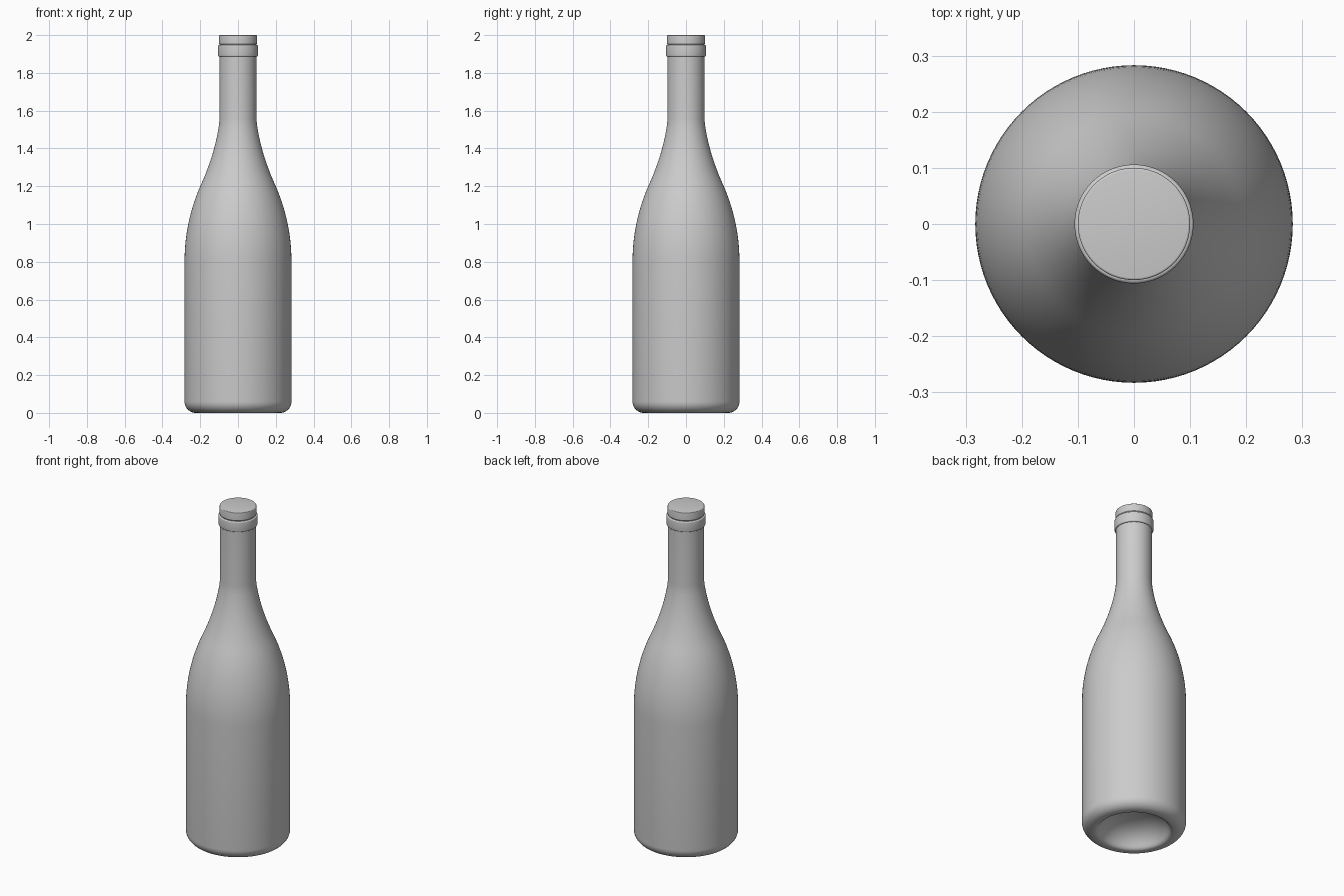
import bpy
import bmesh
from math import sin, cos, pi, radians

SEGMENTS = 96

cube = bpy.data.objects.get("Cube")
if cube:
    bpy.data.objects.remove(cube, do_unlink=True)

grey = bpy.data.materials.new("plain grey")
grey.use_nodes = True
grey.diffuse_color = (0.6, 0.6, 0.6, 1)
grey.node_tree.nodes["Principled BSDF"].inputs["Base Color"].default_value = grey.diffuse_color


def bezier(a, b, c, steps=14):
    """Quadratic curve from a to c, pulled toward b."""
    pts = []
    for i in range(steps + 1):
        t = i / steps
        pts.append(tuple((1 - t) ** 2 * p + 2 * t * (1 - t) * q + t * t * r
                         for p, q, r in zip(a, b, c)))
    return pts


def arc(cr, cz, rr, rz, start, end, steps=10):
    """Elliptical arc in the radius/height plane, angles in degrees."""
    angles = [radians(start + (end - start) * i / steps) for i in range(steps + 1)]
    return [(cr + rr * cos(a), cz + rz * sin(a)) for a in angles]


def lathe(name, profile):
    """Spin a (radius, height) profile around the z axis."""
    bm = bmesh.new()
    verts = [bm.verts.new((max(r, 0), 0, z)) for r, z in profile]
    edges = [bm.edges.new(pair) for pair in zip(verts, verts[1:])]
    bmesh.ops.spin(bm, geom=verts + edges, cent=(0, 0, 0), axis=(0, 0, 1),
                   angle=2 * pi, steps=SEGMENTS, use_duplicate=False)
    bmesh.ops.remove_doubles(bm, verts=bm.verts, dist=0.0001)
    bmesh.ops.recalc_face_normals(bm, faces=bm.faces)
    mesh = bpy.data.meshes.new(name)
    bm.to_mesh(mesh)
    bm.free()
    mesh.materials.append(grey)
    obj = bpy.data.objects.new(name, mesh)
    bpy.context.collection.objects.link(obj)
    bpy.ops.object.select_all(action="DESELECT")
    obj.select_set(True)
    bpy.context.view_layer.objects.active = obj
    bpy.ops.object.shade_smooth_by_angle(angle=radians(35))
    return obj


# Body: hollow base, rounded heel, straight wall, shoulder and neck
body = [(0, 0.11)]
body += bezier((0, 0.11), (0.14, 0.11), (0.19, 0.02))[1:]
body += bezier((0.19, 0.02), (0.2, 0), (0.215, 0), 5)[1:]
body += arc(0.223, 0.06, 0.06, 0.06, -90, 0)
body += bezier((0.283, 0.8), (0.283, 1.01), (0.2, 1.2))
body += bezier((0.2, 1.2), (0.122, 1.37), (0.1, 1.53))[1:]
body += [(0.098, 1.56), (0.098, 1.9)]
lathe("bottle_body", body)

# Lip ring with softened edges
ring = [(0.095, 1.886)]
ring += arc(0.1, 1.892, 0.006, 0.006, -90, 0, 4)
ring += arc(0.1, 1.942, 0.006, 0.006, 0, 90, 4)
ring += [(0.095, 1.948)]
lathe("lip_ring", ring)

# Closed mouth above the ring
mouth = [(0.097, 1.9), (0.097, 1.95), (0.1, 1.954)]
mouth += arc(0.096, 1.996, 0.004, 0.004, 0, 90, 4)
mouth += [(0, 2.0)]
lathe("mouth_cap", mouth)
